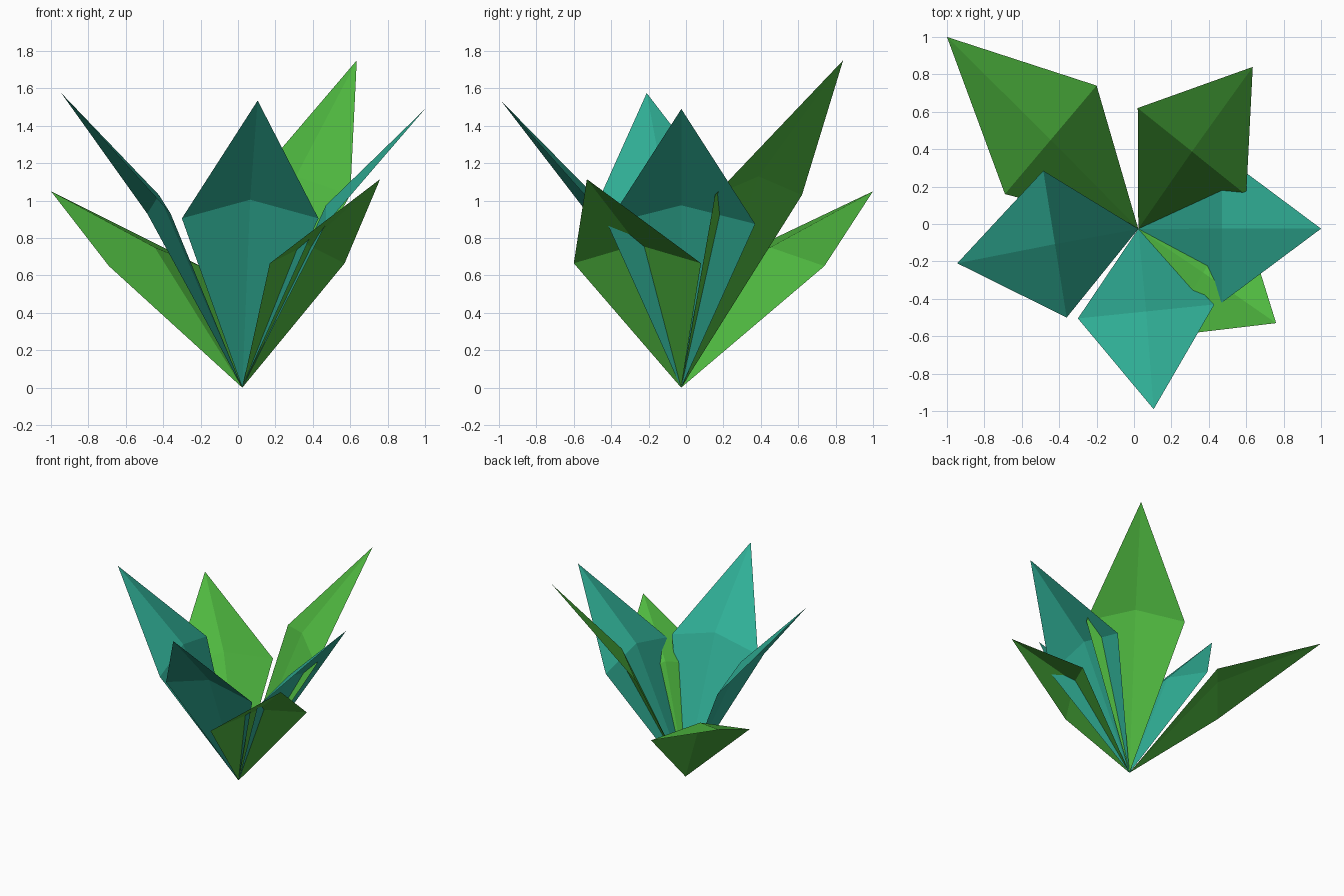
import bpy
from mathutils import Vector

if "Cube" in bpy.data.objects:
    bpy.data.objects.remove(bpy.data.objects["Cube"])

BASE = Vector((0.023, -0.026, 0.0))   # shared root of all leaves
FOLD = 0.10                           # how far the middle rib rises above the side corners


def material(name, color):
    m = bpy.data.materials.new(name)
    m.diffuse_color = (*color, 1.0)
    m.use_nodes = True
    m.node_tree.nodes["Principled BSDF"].inputs["Base Color"].default_value = m.diffuse_color
    return m


green = material("leaf_green", (0.08, 0.49, 0.052))
teal = material("leaf_teal", (0.03, 0.434, 0.31))


def leaf(name, mat, tip, left, right):
    """Kite-shaped leaf of four triangles meeting at a raised centre."""
    tip, left, right = Vector(tip), Vector(left), Vector(right)
    centre = (left + right) / 2 + Vector((0, 0, FOLD))
    corners = [BASE, right, tip, left, centre]
    faces = [(i, (i + 1) % 4, 4) for i in range(4)]
    # keep the upper side as the front of the sheet
    if (right - BASE).cross(left - BASE).z < 0:
        faces = [f[::-1] for f in faces]
    mesh = bpy.data.meshes.new(name)
    mesh.from_pydata([tuple(c) for c in corners], [], faces)
    mesh.materials.append(mat)
    obj = bpy.data.objects.new(name, mesh)
    bpy.context.collection.objects.link(obj)
    return obj


# Green leaves
leaf("back_left_leaf", green, (-1.0, 1.0, 1.05), (-0.69, 0.16, 0.65), (-0.20, 0.74, 0.65))
leaf("back_right_leaf", green, (0.635, 0.84, 1.75), (0.02, 0.62, 1.03), (0.60, 0.155, 1.03))
leaf("front_right_leaf", green, (0.76, -0.53, 1.115), (0.57, 0.08, 0.665), (0.17, -0.60, 0.665))

# Teal leaves
leaf("left_leaf", teal, (-0.945, -0.21, 1.575), (-0.36, -0.50, 0.93), (-0.485, 0.285, 0.93))
leaf("front_leaf", teal, (0.105, -0.99, 1.535), (0.43, -0.43, 0.905), (-0.30, -0.505, 0.905))
leaf("right_leaf", teal, (1.0, -0.025, 1.49), (0.47, 0.37, 0.875), (0.47, -0.42, 0.875))
